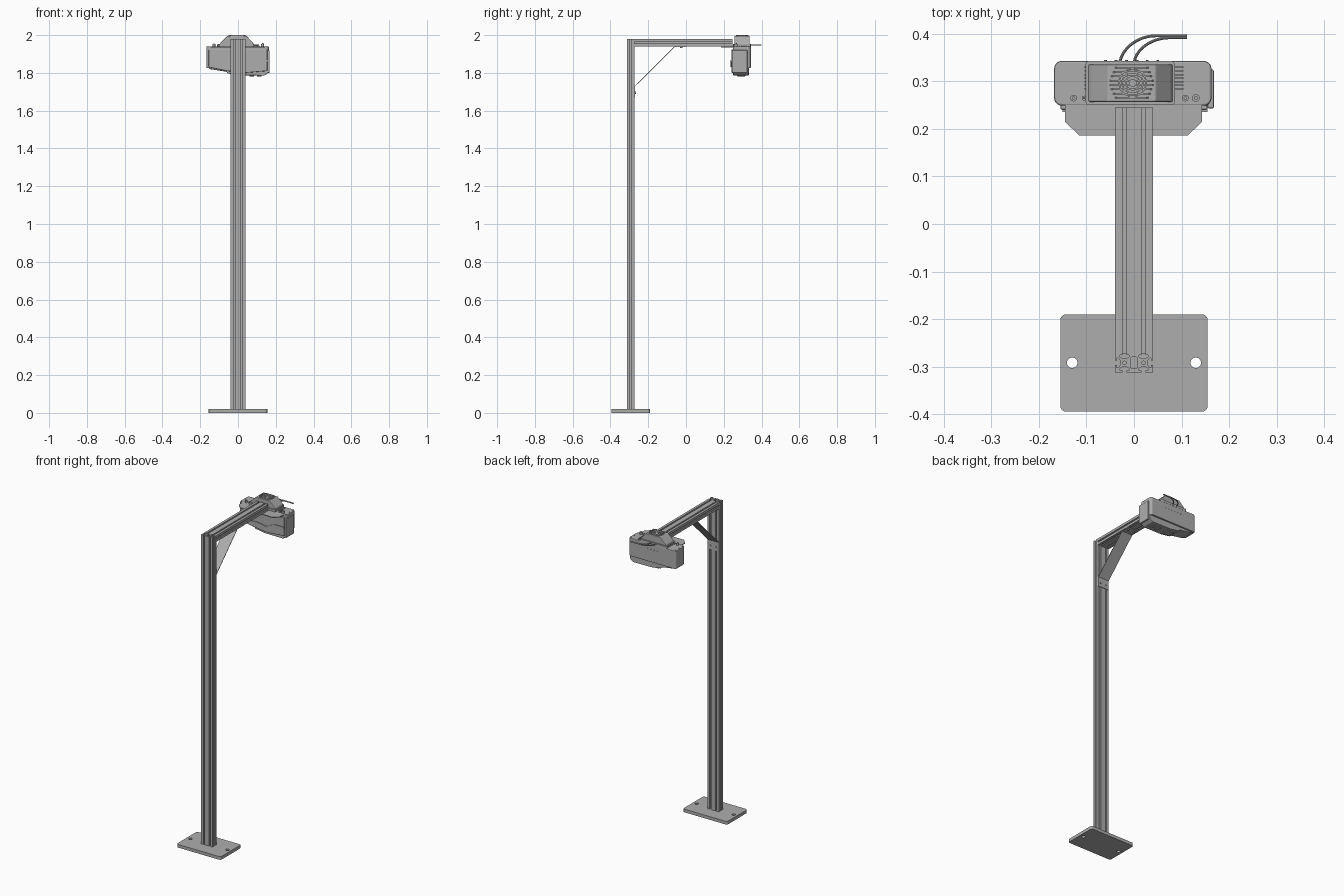
import bpy
import bmesh
from math import cos, sin, pi
from mathutils import Vector

cube = bpy.data.objects.get("Cube")
if cube:
    bpy.data.objects.remove(cube, do_unlink=True)


def material(name, value):
    mat = bpy.data.materials.new(name)
    mat.use_nodes = True
    colour = (value, value, value, 1)
    mat.diffuse_color = colour
    mat.node_tree.nodes["Principled BSDF"].inputs["Base Color"].default_value = colour
    return mat


GREY = material("aluminium grey", 0.42)
# Which world axes the profile's u, v and the extrusion use
PLANES = {"xy": (0, 1, 2), "xz": (0, 2, 1), "yz": (1, 2, 0)}


def finish(name, bm, bevel=0, segments=2):
    bmesh.ops.recalc_face_normals(bm, faces=bm.faces)
    mesh = bpy.data.meshes.new(name)
    bm.to_mesh(mesh)
    bm.free()
    mesh.materials.append(GREY)
    obj = bpy.data.objects.new(name, mesh)
    bpy.context.collection.objects.link(obj)
    if bevel:
        mod = obj.modifiers.new("bevel", "BEVEL")
        mod.width, mod.segments = bevel, segments
        mod.limit_method = "ANGLE"
    return obj


def prism(name, loops, start, end, plane="xy", bevel=0):
    """Extrude an outline (first loop) with holes (other loops)."""
    u, v, w = PLANES[plane]
    bm = bmesh.new()
    for loop in loops:
        verts = []
        for p in loop:
            co = Vector()
            co[u], co[v], co[w] = p[0], p[1], start
            verts.append(bm.verts.new(co))
        for a, b in zip(verts, verts[1:] + verts[:1]):
            bm.edges.new((a, b))
    bmesh.ops.triangle_fill(bm, use_beauty=True, edges=bm.edges[:])
    bmesh.ops.dissolve_limit(bm, angle_limit=0.01, verts=bm.verts[:], edges=bm.edges[:]) if len(loops) == 1 else None
    out = bmesh.ops.extrude_face_region(bm, geom=bm.faces[:], use_keep_orig=True)
    shift = Vector()
    shift[w] = end - start
    bmesh.ops.translate(bm, vec=shift, verts=[g for g in out["geom"] if isinstance(g, bmesh.types.BMVert)])
    return finish(name, bm, bevel)


def circle(x, y, r, n=24):
    return [(x + r * cos(2 * pi * i / n), y + r * sin(2 * pi * i / n)) for i in range(n)]


def rounded(x0, x1, y0, y1, r, n=5):
    pts = []
    for i, (cx, cy) in enumerate([(x1 - r, y1 - r), (x0 + r, y1 - r), (x0 + r, y0 + r), (x1 - r, y0 + r)]):
        for k in range(n + 1):
            a = pi / 2 * (i + k / n)
            pts.append((cx + r * cos(a), cy + r * sin(a)))
    return pts


def box(name, x, y, z, bevel=0):
    return prism(name, [[(x[0], y[0]), (x[1], y[0]), (x[1], y[1]), (x[0], y[1])]], z[0], z[1], bevel=bevel)


def slot_profile(cu, cv):
    """Double-width T-slot section, two slots on long sides, one on short."""
    half = [(-.0045, 0), (-.0045, .004), (-.0095, .004), (-.0095, .007), (-.0045, .0115)]
    slot = half + [(-a, d) for a, d in reversed(half)]
    pts = []
    for sign in (1, -1):
        pts.append((-.04 * sign, -.02 * sign))
        for c in (-.02, .02):
            pts += [((c + a) * sign, (-.02 + d) * sign) for a, d in slot]
        pts.append((.04 * sign, -.02 * sign))
        pts += [((.04 - d) * sign, a * sign) for a, d in slot]
    outer = [(cu + a, cv + b) for a, b in pts]
    bores = [circle(cu + c, cv, .0035, 12) for c in (-.02, .02)]
    cavity = rounded(cu - .007, cu + .007, cv - .012, cv + .012, .003, 3)
    return [outer, cavity] + bores


# Foot plate, column and arm
prism("foot_plate", [rounded(-.155, .155, -.395, -.19, .012)] + [circle(c, -.292, .011) for c in (-.13, .13)], 0, .02)
prism("column", slot_profile(0, -.292), .02, 1.98)
prism("arm", slot_profile(0, 1.96), -.272, .245, "xz")

# Bent sheet brace between column and arm
t = .003
prism("brace", [[(-.272, 1.67), (-.272 + t, 1.67), (-.272 + t, 1.729), (-.06, 1.94 - t), (0, 1.94 - t),
                 (0, 1.94), (-.062, 1.94), (-.272, 1.731)]], -.038, .038, "yz")
for side in (-.02, .02):
    prism("brace_bolt_lower", [circle(side, 1.695, .006, 12)], -.27, -.265, "xz")
    prism("brace_bolt_upper", [circle(side, -.025, .006, 12)], 1.932, 1.938)

# Chamfered mounting plate under the arm end
prism("mounting_plate", [[(-.145, .25), (-.145, .215), (-.115, .186), (.113, .186), (.143, .215), (.143, .25)]], 1.935, 1.94)

# Head housing
prism("housing", [rounded(-.168, .163, .249, .343, .016)], 1.825, 1.94, bevel=.004)
prism("housing_front", [[(-.155, 1.83), (-.155, 1.925), (.155, 1.925), (.155, 1.81), (.04, 1.80), (-.06, 1.81)]],
      .24, .26, "xz", .004)
prism("housing_lower", [[(-.164, 1.84), (-.15, 1.82), (-.06, 1.806), (-.055, 1.797), (.01, 1.787),
                         (.14, 1.786), (.16, 1.80), (.162, 1.84)]], .25, .333, "xz", .004)
prism("front_ridge", [[(-.15, 1.85), (-.02, 1.85), (.03, 1.84), (.09, 1.868), (.155, 1.868), (.155, 1.86),
                       (.095, 1.86), (.035, 1.832), (-.15, 1.838)]], .236, .245, "xz")
box("side_panel", (.155, .168), (.243, .325), (1.80, 1.92), .003)
box("lens_window", (-.03, .02), (.27, .315), (1.782, 1.79), .002)
for x in (.06, .10):
    box("bottom_slot_frame", (x, x + .025), (.275, .31), (1.782, 1.788), .002)

# Hexagonal fan cover with fins and grille rings
prism("cover_collar", [rounded(-.102, .086, .25, .343, .008)], 1.938, 1.953)
prism("fan_cover", [[(-.098, 1.95), (-.09, 1.962), (-.055, 1.996), (.045, 1.996), (.077, 1.962), (.083, 1.95)]],
      .257, .336, "xz", .003)
for i in range(8):
    y = .264 + i * .009
    w = .068 - abs(i - 3.5) * .004
    prism("cover_fin", [[(-w - .008, 1.976), (-w + .018, 2.0), (w - .028, 2.0), (w - .002, 1.976)]], y, y + .003, "xz")
prism("fan_hub", [circle(-.003, .297, .008)], 1.99, 2.0)
for r in (.016, .023, .03):
    prism("grille_ring", [circle(-.003, .297, r, 32), circle(-.003, .297, r - .003, 32)], 1.99, 2.0)

# Top vents, screws and connectors
for x in (-.104, .084):
    for i in range(7):
        y = .283 + i * .0075
        box("top_vent", (x, x + .02), (y, y + .003), (1.938, 1.945))
for x in (-.158, -.088, .072, .153):
    for y in (.262, .297, .332):
        prism("screw", [circle(x, y, .003, 10)], 1.939, 1.942 if abs(x) > .1 else 1.957)
for x, r, h in ((-.127, .007, .012), (-.105, .005, .008), (.108, .007, .006), (.13, .008, .014)):
    prism("connector", [circle(x, .265, r, 16)], 1.938, 1.94 + h)
    prism("connector_pin", [circle(x, .265, r * .5, 12)], 1.94, 1.944 + h)

# Row of indicator studs on the back
for i in range(6):
    prism("back_stud", [circle(-.06 + i * .022, 1.905, .003, 10)], .342, .345, "xz")

# Two cables sweeping from the back of the head
for x, y in ((-.03, .396), (.0, .392)):
    curve = bpy.data.curves.new("cable", "CURVE")
    curve.dimensions = "3D"
    curve.bevel_depth, curve.bevel_resolution = .003, 3
    curve.use_fill_caps = True
    spline = curve.splines.new("BEZIER")
    spline.bezier_points.add(2)
    ends = [((x, .335), (0, .03)), ((x + .075, y), (.04, 0)), ((.112, y), (.01, 0))]
    for p, (co, tan) in zip(spline.bezier_points, ends):
        c, d = Vector((*co, 1.948)), Vector((*tan, 0))
        p.co, p.handle_left, p.handle_right = c, c - d, c + d
    curve.materials.append(GREY)
    cable = bpy.data.objects.new("cable", curve)
    bpy.context.collection.objects.link(cable)
    bpy.ops.object.select_all(action="DESELECT")
    cable.select_set(True)
    bpy.context.view_layer.objects.active = cable
    bpy.ops.object.convert(target="MESH")
    bpy.ops.object.shade_smooth_by_angle()
